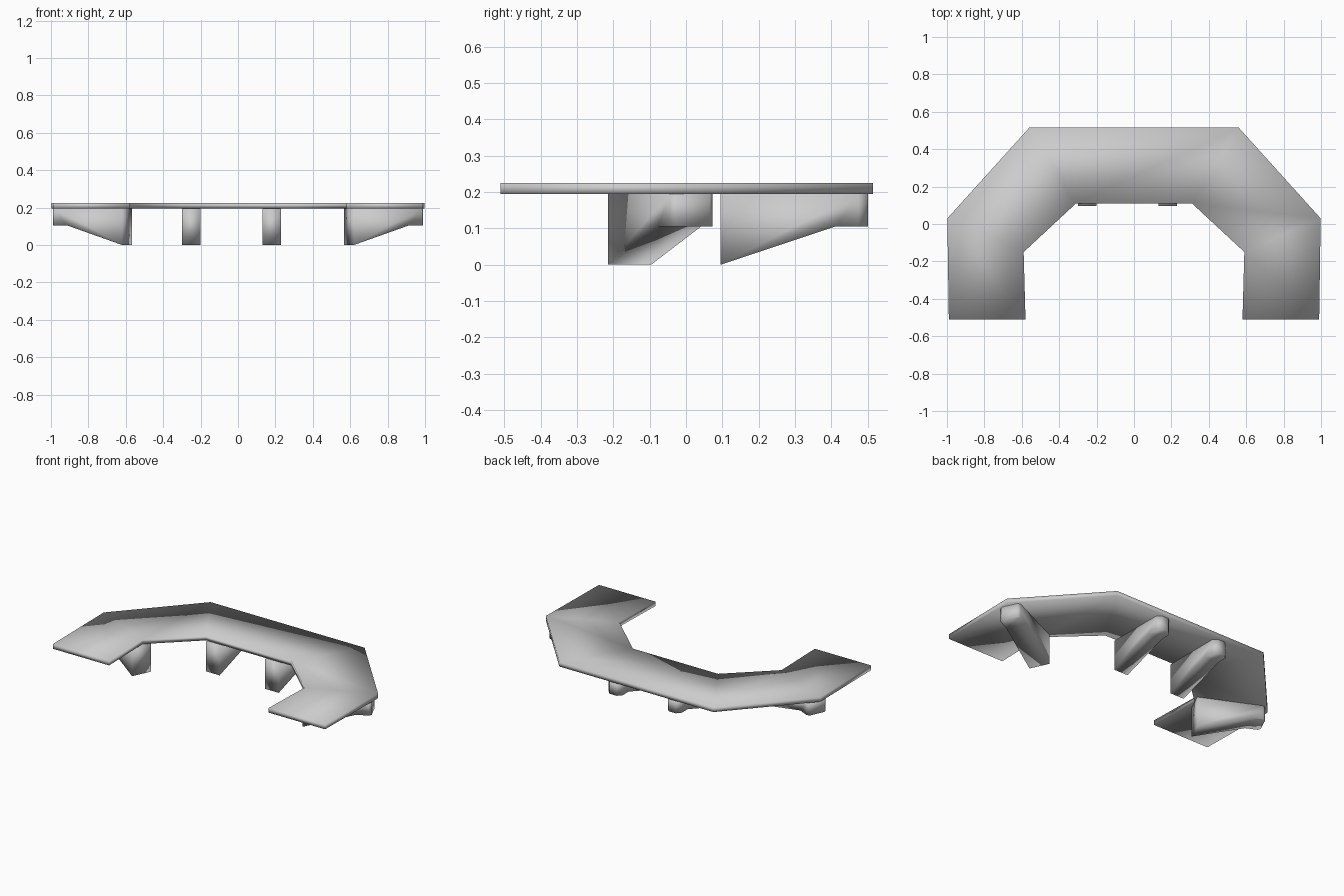
import bpy, bmesh
from math import radians
from mathutils import Matrix

cube = bpy.data.objects.get("Cube")
if cube:
    bpy.data.objects.remove(cube, do_unlink=True)

grey = bpy.data.materials.new("plain grey")
grey.use_nodes = True
grey.diffuse_color = (0.6, 0.6, 0.6, 1)
grey.node_tree.nodes["Principled BSDF"].inputs["Base Color"].default_value = (0.6, 0.6, 0.6, 1)


def finish(name, bm):
    bmesh.ops.recalc_face_normals(bm, faces=bm.faces)
    mesh = bpy.data.meshes.new(name)
    bm.to_mesh(mesh)
    bm.free()
    mesh.materials.append(grey)
    mesh.shade_smooth()
    obj = bpy.data.objects.new(name, mesh)
    bpy.context.collection.objects.link(obj)
    return obj


# Wrap-around shelf: a strip of quads between the outer and inner outline
TOP, UNDER = 0.225, 0.195
half = [((0.99, -0.51), (0.58, -0.51)),
        ((0.998, 0.03), (0.59, -0.15)),
        ((0.56, 0.515), (0.31, 0.11))]
pairs = half + [((-a[0], a[1]), (-b[0], b[1])) for a, b in reversed(half)]
bm = bmesh.new()
rings = [[bm.verts.new((*p, z)) for p, z in
          ((outer, TOP), (inner, TOP), (inner, UNDER), (outer, UNDER))]
         for outer, inner in pairs]
for r, s in zip(rings, rings[1:]):
    for i in range(4):
        j = (i + 1) % 4
        bm.faces.new((r[i], r[j], s[j], s[i]))
bm.faces.new(rings[0])
bm.faces.new(rings[-1])
finish("shelf", bm)


# Bracket: side profile extruded to a width, with the tail corners chamfered
def bracket(name, x, y, width, angle, chamfer, length=0.405):
    profile = [(0, UNDER), (0, 0), (length - 0.09, 0.105),
               (length, 0.105), (length, UNDER)]
    bm = bmesh.new()
    face = bm.faces.new([bm.verts.new((-width / 2, u, z)) for u, z in profile])
    ext = bmesh.ops.extrude_face_region(bm, geom=[face])
    bmesh.ops.translate(bm, vec=(width, 0, 0),
                        verts=[v for v in ext["geom"] if isinstance(v, bmesh.types.BMVert)])
    tail = [e for e in bm.edges
            if all(v.co.y > length - 0.001 for v in e.verts)
            and abs(e.verts[0].co.x - e.verts[1].co.x) < 0.001]
    bmesh.ops.bevel(bm, geom=tail, offset=chamfer, segments=1, affect='EDGES')
    bm.transform(Matrix.Translation((x, y, 0)) @ Matrix.Rotation(radians(angle), 4, 'Z'))
    finish(name, bm)


bracket("centre_bracket_right", -0.25, 0.095, 0.1, 0, 0.025)
bracket("centre_bracket_left", 0.18, 0.095, 0.1, 0, 0.025)
for side, s in (("left", 1), ("right", -1)):
    bracket("corner_bracket_" + side, s * 0.593, -0.155, 0.13, -s * 65, 0.015, 0.415)
